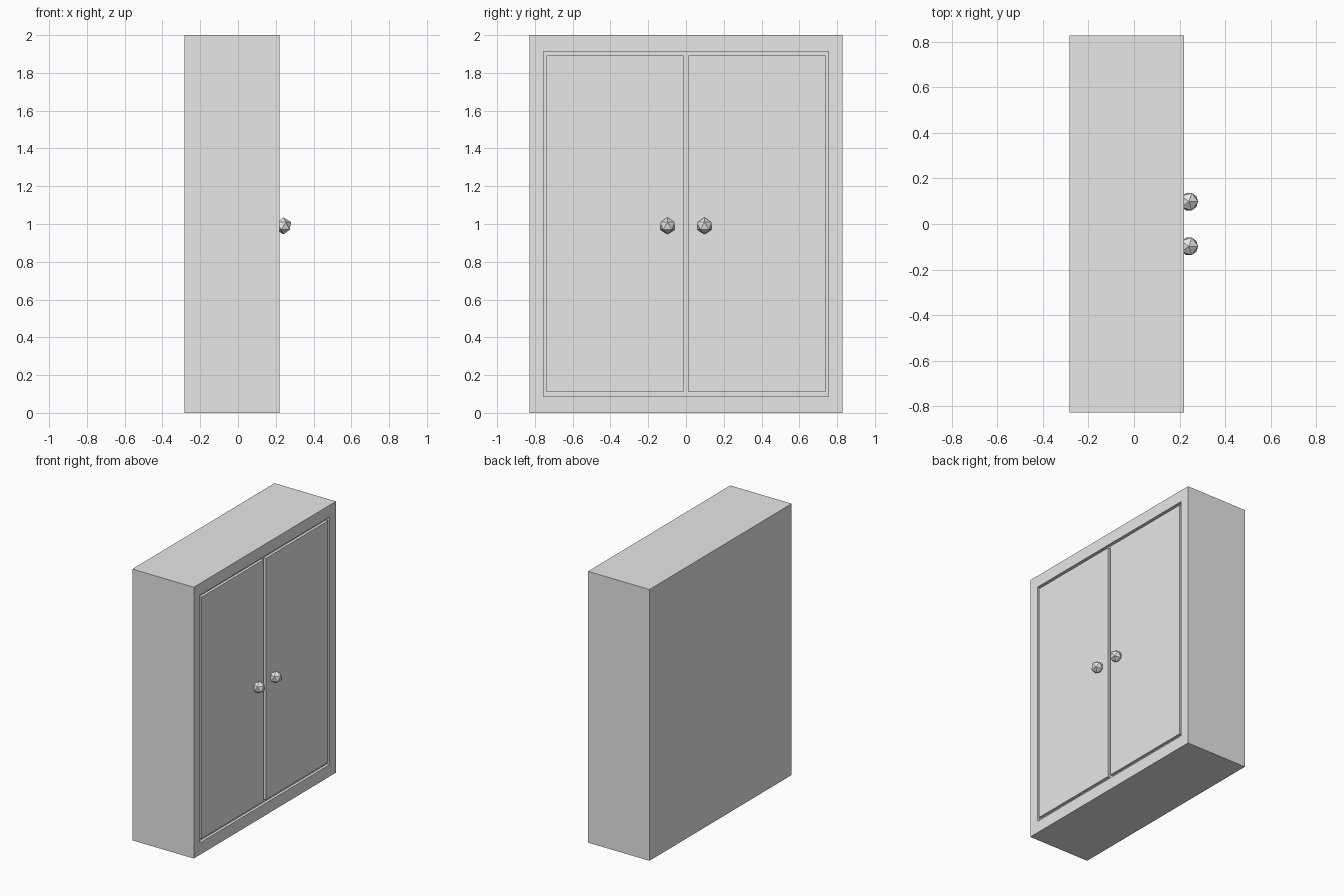
import bpy
import bmesh

cube = bpy.data.objects.get("Cube")
if cube:
    bpy.data.objects.remove(cube, do_unlink=True)

grey = bpy.data.materials.new("light grey")
grey.use_nodes = True
grey.diffuse_color = (0.8, 0.8, 0.8, 1)
grey.node_tree.nodes["Principled BSDF"].inputs["Base Color"].default_value = (0.8, 0.8, 0.8, 1)

BACK, FRONT, HALF_WIDTH, HEIGHT = -0.282, 0.219, 0.828, 2.0
GROOVE_DEPTH = 0.02


def finish(name, bm):
    bmesh.ops.recalc_face_normals(bm, faces=bm.faces)
    mesh = bpy.data.meshes.new(name)
    bm.to_mesh(mesh)
    bm.free()
    mesh.materials.append(grey)
    obj = bpy.data.objects.new(name, mesh)
    bpy.context.collection.objects.link(obj)
    return obj


def box(bm, low, high):
    verts = bmesh.ops.create_cube(bm, size=1)["verts"]
    for v in verts:
        v.co = [(a + b) / 2 + c * (b - a) for a, b, c in zip(low, high, v.co)]


# Cabinet body: a box whose front face is inset and pushed in for the doors
bm = bmesh.new()
box(bm, (BACK, -HALF_WIDTH, 0), (FRONT, HALF_WIDTH, HEIGHT))
front = max(bm.faces, key=lambda f: f.calc_center_median().x)
bmesh.ops.inset_individual(bm, faces=[front], thickness=0.08)
for v in front.verts:
    v.co.y = 0.754 if v.co.y > 0 else -0.754
    v.co.z = 1.913 if v.co.z > 1 else 0.088
recess = bmesh.ops.extrude_discrete_faces(bm, faces=[front])["faces"][0]
bmesh.ops.translate(bm, verts=recess.verts, vec=(-GROOVE_DEPTH, 0, 0))
finish("cabinet_body", bm)

# Doors fill the recess, leaving a thin groove around each; one knob per door
for side, sign in (("left", -1), ("right", 1)):
    bm = bmesh.new()
    inner, outer = sorted((sign * 0.013, sign * 0.738))
    box(bm, (FRONT - GROOVE_DEPTH, inner, 0.111), (FRONT, outer, 1.892))
    finish(side + "_door", bm)

    bm = bmesh.new()
    bmesh.ops.create_icosphere(bm, subdivisions=1, radius=0.045)
    knob = finish(side + "_knob", bm)
    knob.location = (0.241, sign * 0.098, 0.99)
